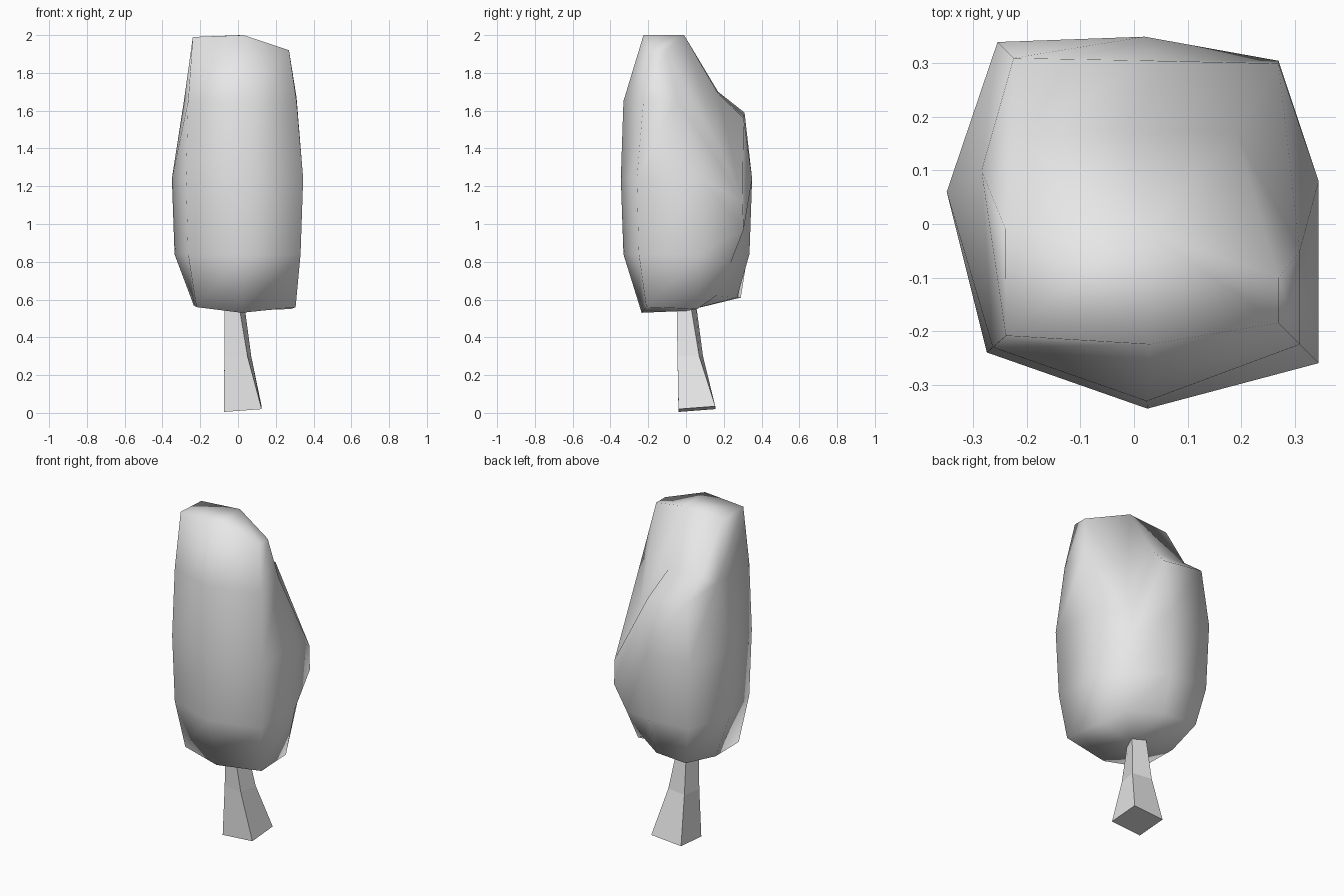
import bpy
import bmesh

old = bpy.data.objects.get("Cube")
if old:
    bpy.data.objects.remove(old, do_unlink=True)


def make_material(name, colour):
    mat = bpy.data.materials.new(name)
    mat.use_nodes = True
    mat.diffuse_color = colour
    mat.node_tree.nodes["Principled BSDF"].inputs["Base Color"].default_value = colour
    return mat


def loft(name, rings, bottom, top, material, smooth):
    """Bridge closed rings from bottom to top and fan each end to a centre point."""
    bm = bmesh.new()
    loops = [[bm.verts.new(p) for p in ring] for ring in rings]
    count = len(loops[0])
    for low, high in zip(loops, loops[1:]):
        for i in range(count):
            j = (i + 1) % count
            bm.faces.new((low[i], low[j], high[j], high[i]))
    for loop, centre in ((loops[0], bottom), (loops[-1], top)):
        hub = bm.verts.new(centre)
        for i in range(count):
            bm.faces.new((loop[i], loop[(i + 1) % count], hub))
    bmesh.ops.recalc_face_normals(bm, faces=bm.faces[:])
    for face in bm.faces:
        face.smooth = smooth
    mesh = bpy.data.meshes.new(name)
    bm.to_mesh(mesh)
    bm.free()
    mesh.materials.append(material)
    obj = bpy.data.objects.new(name, mesh)
    bpy.context.collection.objects.link(obj)
    return obj


grey = make_material("light_grey", (0.8, 0.8, 0.8, 1))

# Crown: one eight-sided outline, scaled at five heights
outline = {
    "front_right": (-0.275, -0.24), "front": (0.025, -0.345),
    "front_left": (0.345, -0.26), "left": (0.345, 0.08),
    "back_left": (0.27, 0.305), "back": (0.02, 0.35),
    "back_right": (-0.255, 0.34), "right": (-0.35, 0.06),
}
levels = {"base": (0.56, 0.8), "low": (0.84, 0.96), "middle": (1.24, 1.0),
          "high": (1.65, 0.96), "tip": (1.99, 0.87)}
crown = {(level, side): (x * s, y * s, z)
         for level, (z, s) in levels.items()
         for side, (x, y) in outline.items()}

# Uneven rim at the top and bottom
crown["base", "front"] = (0.02, -0.235, 0.53)
crown["base", "front_left"] = (0.305, -0.21, 0.56)
crown["base", "left"] = (0.28, 0.06, 0.55)
crown["base", "back"] = (0.01, 0.27, 0.61)
crown["base", "back_right"] = (-0.2, 0.29, 0.61)
crown["base", "right"] = (-0.235, 0.05, 0.57)
crown["high", "front_left"] = (0.31, -0.225, 1.65)
crown["tip", "front"] = (0.03, -0.225, 2.0)
crown["tip", "front_left"] = (0.27, -0.185, 1.92)
crown["tip", "left"] = (0.27, -0.1, 1.92)
crown["tip", "right"] = (-0.24, -0.01, 1.98)

# Sloping back, with a deep notch above the back left corner
crown["high", "left"] = (0.31, -0.05, 1.67)
crown["high", "right"] = (-0.285, 0.1, 1.66)
crown["tip", "back_right"] = (-0.22, 0.17, 1.7)
crown["high", "back_right"] = (-0.225, 0.31, 1.59)
crown["tip", "back"] = (0.0, 0.17, 1.69)
crown["high", "back"] = (0.04, 0.305, 1.56)
crown["tip", "back_left"] = (0.19, 0.17, 1.42)
crown["high", "back_left"] = (0.27, 0.3, 1.12)
crown["middle", "back_left"] = (0.27, 0.305, 0.97)
crown["low", "back_left"] = (0.235, 0.235, 0.79)
crown["base", "back_left"] = (0.18, 0.16, 0.62)

rings = [[crown[level, side] for side in outline] for level in levels]
loft("crown", rings, (0.02, 0, 0.54), (0.02, -0.01, 2.0), grey, True)


# Trunk: square, tapering upward, slightly twisted and standing on a tilted foot
def square(left, right, front, back, z, twist=0.0, tilt=0.0):
    return [(left, front + twist, z), (right - twist, front, z + tilt),
            (right, back - twist, z + 2 * tilt), (left + twist, back, z + tilt)]


trunk_rings = [square(-0.075, 0.125, -0.04, 0.155, 0.005, 0.0, 0.015),
               square(-0.072, 0.07, -0.045, 0.09, 0.3, 0.02),
               square(-0.07, 0.03, -0.05, 0.05, 0.6, 0.03)]
loft("trunk", trunk_rings, (0.025, 0.058, 0.02), (-0.02, 0, 0.6), grey, False)
